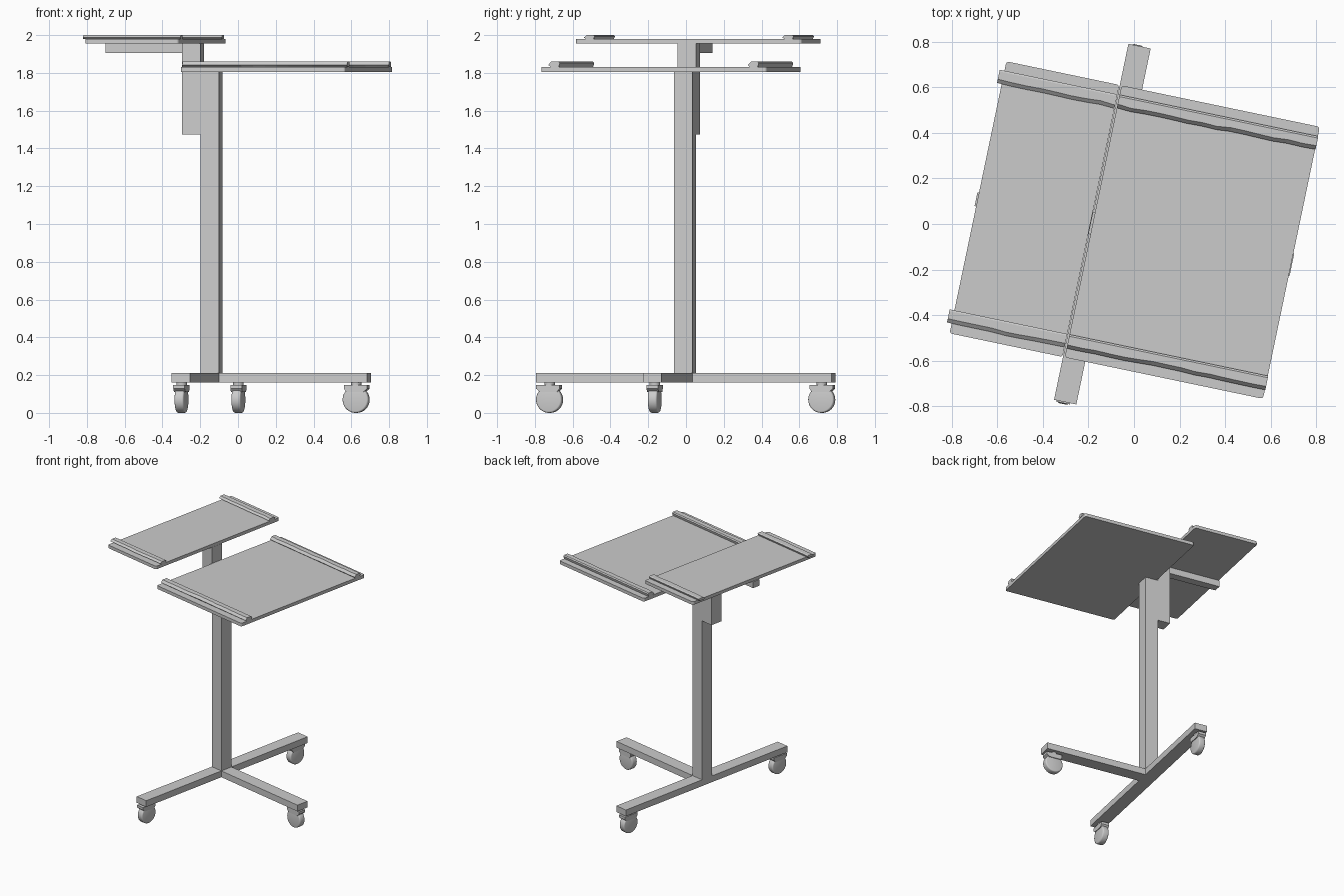
import bpy, bmesh, math, random
from mathutils import Matrix, Vector

if "Cube" in bpy.data.objects:
    bpy.data.objects.remove(bpy.data.objects["Cube"])

random.seed(4)
TURN = Matrix.Rotation(math.radians(-11.8), 4, 'Z')   # whole stand is turned on the floor


def finish(name, bm, local=Matrix()):
    bmesh.ops.transform(bm, matrix=TURN @ local, verts=bm.verts)
    bmesh.ops.recalc_face_normals(bm, faces=bm.faces)
    me = bpy.data.meshes.new(name)
    bm.to_mesh(me)
    bm.free()
    ob = bpy.data.objects.new(name, me)
    bpy.context.collection.objects.link(ob)
    return ob


def box(name, x, y, z, corner=0):
    bm = bmesh.new()
    bmesh.ops.create_cube(bm, size=1)
    for v in bm.verts:
        v.co = Vector([(r[0] + r[1]) / 2 + c * (r[1] - r[0]) for r, c in zip((x, y, z), v.co)])
    if corner:
        upright = [e for e in bm.edges if abs(e.verts[0].co.z - e.verts[1].co.z) > 1e-4]
        bmesh.ops.bevel(bm, geom=upright, offset=corner, segments=3, affect='EDGES', profile=0.5)
    return finish(name, bm)


# Frame: crossbar, forward leg, fixed post, sliding post and support arm
U0, U1, V0, V1 = -.186, -.086, -.084, .016
box("base_crossbar", (U0, U1), (-.828, .77), (.16, .21))
box("base_leg", (U1, .716), (V0, V1), (.16, .21))
box("main_post", (U0, U1), (V0, V1), (.21, 1.806))
box("sliding_post", (U0 - .1, U0), (V0, V1), (1.475, 1.955))
box("support_arm", (-.702, U0 - .1), (-.066, -.004), (1.905, 1.955))

# Table tops
box("large_top", (-.178, .712), (-.636, .585), (1.806, 1.832), .012)
box("small_top", (-.695, -.188), (-.636, .585), (1.955, 1.98), .012)


def rail(name, u0, u1, v0, v1, z, h):
    # edge stop: low bar with a sloping front lip and slightly uneven edges
    bm = bmesh.new()
    n = max(4, int((u1 - u0) / .06))
    rings = []
    for i in range(n + 1):
        u = u0 + (u1 - u0) * i / n
        w = random.uniform(-.004, .004)
        section = [(v0 + .012, z), (v1 - .006, z), (v1, z + h * .75),
                   (v1 - .008, z + h), (v0 + .016 + w, z + h), (v0 + w * .7, z + h * .35)]
        rings.append([bm.verts.new((u, a, b)) for a, b in section])
    for a, b in zip(rings, rings[1:]):
        for k in range(6):
            bm.faces.new((a[k], a[k - 1], b[k - 1], b[k]))
    bm.faces.new(rings[0])
    bm.faces.new(rings[-1])
    finish(name, bm)


for side, v0, v1 in (("front", -.594, -.533), ("back", .482, .543)):
    rail(side + "_large_rail", -.178, .714, v0, v1, 1.832, .028)
    rail(side + "_small_rail", -.716, -.188, v0, v1, 1.98, .02)


def cylinder(bm, r, depth, m, segments=32):
    return bmesh.ops.create_cone(bm, cap_ends=True, segments=segments, radius1=r,
                                 radius2=r, depth=depth, matrix=m)["verts"]


def caster(name, u, v, angle):
    place = Matrix.Translation((u, v, 0)) @ Matrix.Rotation(angle, 4, 'Z')
    side = Matrix.Rotation(math.pi / 2, 4, 'X')
    # wheel with rounded tread edges
    bm = bmesh.new()
    cylinder(bm, .07, .05, Matrix.Translation((0, 0, .07)) @ side)
    rims = [e for e in bm.edges if abs(e.verts[0].co.y - e.verts[1].co.y) < 1e-4]
    bmesh.ops.bevel(bm, geom=rims, offset=.009, segments=3, affect='EDGES', profile=0.5)
    wheel = finish(name + "_wheel", bm, place)
    # fork hood over the wheel
    bm = bmesh.new()
    prof = [(-.06, .148), (.066, .148), (.066, .128), (.045, .11), (-.045, .11), (-.06, .128)]
    face = bm.faces.new([bm.verts.new((a, -.031, b)) for a, b in prof])
    ext = bmesh.ops.extrude_face_region(bm, geom=[face])["geom"]
    bmesh.ops.translate(bm, vec=(0, .062, 0),
                        verts=[g for g in ext if isinstance(g, bmesh.types.BMVert)])
    finish(name + "_hood", bm, place)
    # swivel stem
    bm = bmesh.new()
    cylinder(bm, .028, .025, Matrix.Translation((0, 0, .1525)), 20)
    stem = finish(name + "_stem", bm, place)
    for ob in (wheel, stem):
        bpy.ops.object.select_all(action='DESELECT')
        ob.select_set(True)
        bpy.context.view_layer.objects.active = ob
        bpy.ops.object.shade_smooth_by_angle(angle=math.radians(35))


caster("front_caster", -.145, -.768, -math.pi / 2)
caster("back_caster", -.145, .704, math.pi / 2)
caster("leg_caster", .646, -.034, 0)
